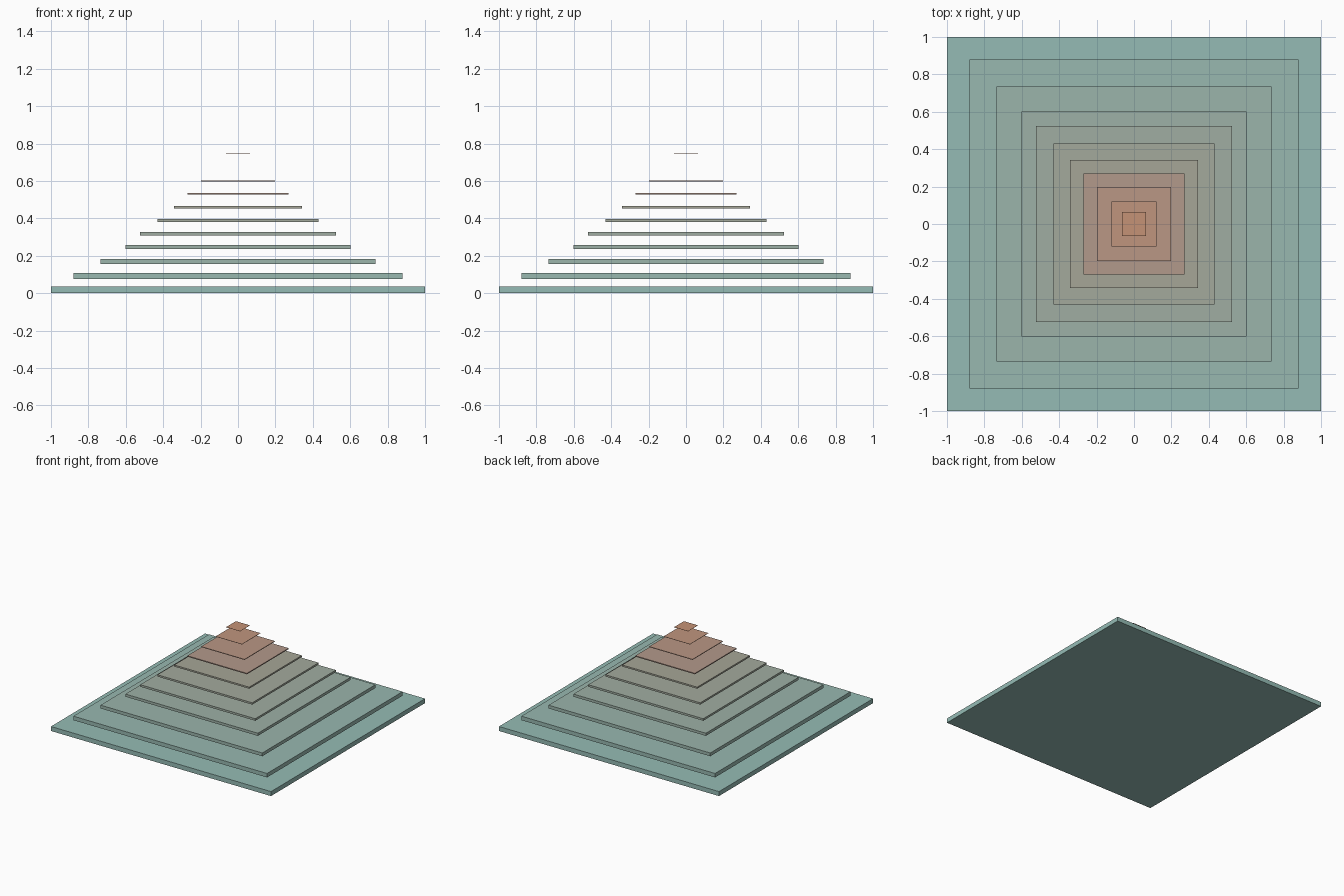
import bpy
import bmesh
from mathutils import Matrix

if "Cube" in bpy.data.objects:
    bpy.data.objects.remove(bpy.data.objects["Cube"])

# Tiers from bottom to top: half width, bottom z, top z
TIERS = [
    (1.000, 0.000, 0.037), (0.880, 0.075, 0.108), (0.735, 0.155, 0.182),
    (0.602, 0.236, 0.258), (0.523, 0.309, 0.326), (0.431, 0.382, 0.397),
    (0.341, 0.454, 0.467), (0.271, 0.527, 0.535), (0.197, 0.597, 0.602),
    (0.120, 0.674, 0.676), (0.064, 0.745, 0.746),
]

# Colour stops along the stack, blended between
STOPS = [(0, (0.30, 0.50, 0.46)), (6, (0.38, 0.38, 0.31)),
         (7, (0.45, 0.32, 0.26)), (10, (0.56, 0.29, 0.18))]


def tier_colour(i):
    for (a, ca), (b, cb) in zip(STOPS, STOPS[1:]):
        if i <= b:
            t = (i - a) / (b - a)
            return [p + (q - p) * t for p, q in zip(ca, cb)] + [1.0]


def slab(name, half, z0, z1, colour):
    bm = bmesh.new()
    scale = Matrix.Diagonal((2 * half, 2 * half, z1 - z0, 1))
    move = Matrix.Translation((0, 0, (z0 + z1) / 2))
    bmesh.ops.create_cube(bm, size=1, matrix=move @ scale)
    mesh = bpy.data.meshes.new(name)
    bm.to_mesh(mesh)
    bm.free()
    mat = bpy.data.materials.new(name + "_colour")
    mat.diffuse_color = colour
    mat.use_nodes = True
    mat.node_tree.nodes["Principled BSDF"].inputs["Base Color"].default_value = mat.diffuse_color
    mesh.materials.append(mat)
    obj = bpy.data.objects.new(name, mesh)
    bpy.context.collection.objects.link(obj)


# Floating square plates, thinner and smaller towards the top
for i, (half, z0, z1) in enumerate(TIERS):
    slab(f"pyramid_tier_{i + 1}", half, z0, z1, tier_colour(i))
